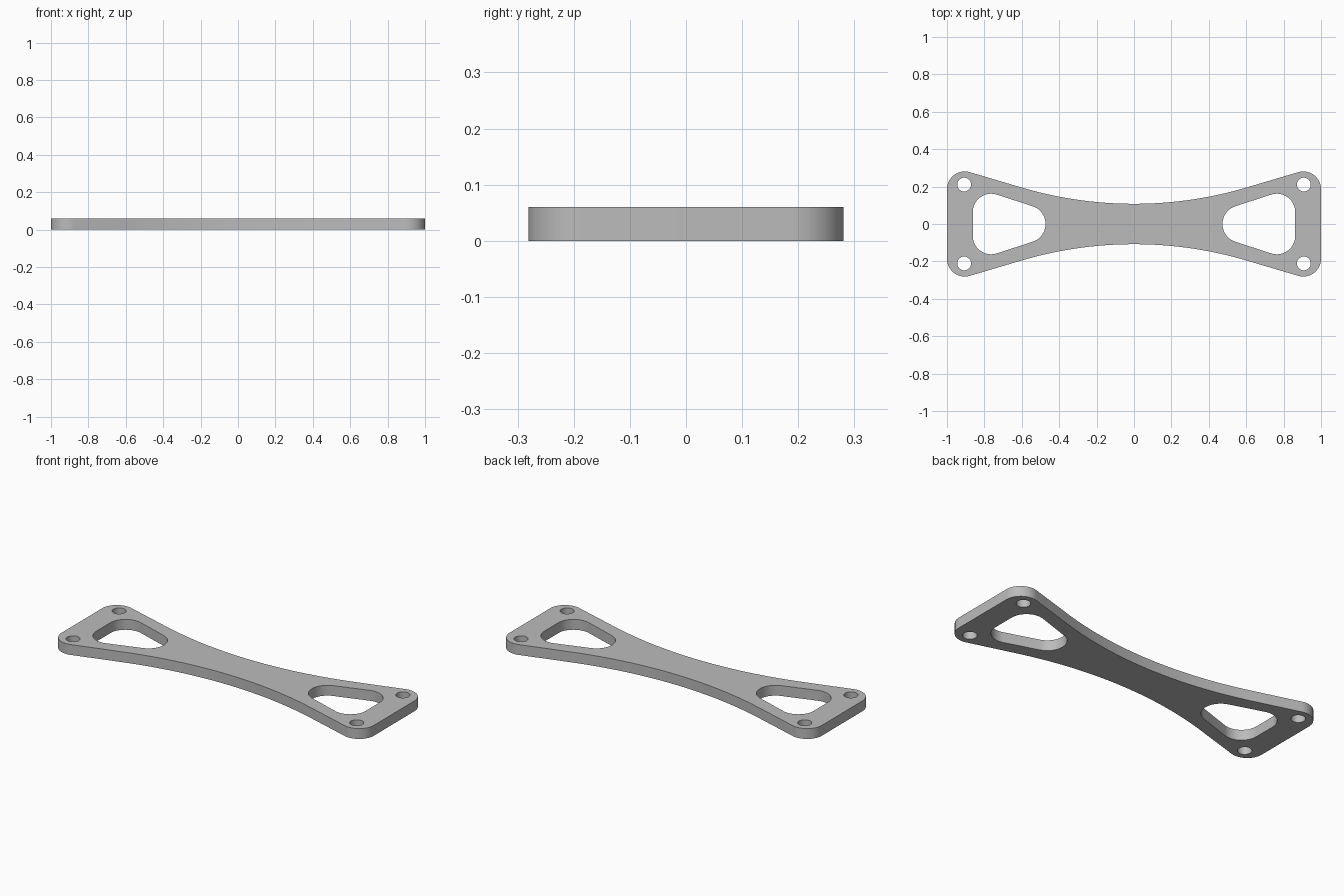
import bpy, bmesh
from math import sin, cos, tan, pi, radians

cube = bpy.data.objects.get("Cube")
if cube:
    bpy.data.objects.remove(cube)

THICK = 0.06
SLOPE = radians(16.5)   # angle of the flared edges
WAIST = 0.108           # half width at the middle


def arc(cx, cy, r, a0, a1, n):
    return [(cx + r * cos(a0 + (a1 - a0) * i / n),
             cy + r * sin(a0 + (a1 - a0) * i / n)) for i in range(n + 1)]


def flip(points, sx, sy):
    return [(x * sx, y * sy) for x, y in points]


# Outline: rounded corner, straight flare, shallow concave waist
cx, cy, cr = 0.905, 0.186, 0.095
corner = arc(cx, cy, cr, 0, pi / 2 + SLOPE, 20)
tx, ty = corner[-1]
radius = (WAIST - ty + tx * tan(SLOPE)) / (1 / cos(SLOPE) - 1)
waist = arc(0, WAIST + radius, radius, SLOPE - pi / 2, -pi / 2, 16)
quarter = corner + waist
half = quarter + flip(quarter[-2::-1], -1, 1)
outline = half + flip(half[::-1], 1, -1)

# Rounded triangular window, symmetric about the long axis
lean = radians(18)
upper = (arc(0.764, 0.064, 0.098, 0, pi / 2 + lean, 16)
         + arc(0.573, 0, 0.1, pi / 2 + lean, pi, 10))
window = upper + flip(upper[-2::-1], 1, -1)

# Bolt hole
hole = arc(0.908, 0.211, 0.037, 0, 2 * pi, 32)[:-1]

loops = [outline] + [flip(window, s, 1) for s in (1, -1)]
loops += [flip(hole, sx, sy) for sx in (1, -1) for sy in (1, -1)]

# Filled profile with thickness
profile = bpy.data.curves.new("plate_profile", "CURVE")
profile.dimensions = "2D"
profile.fill_mode = "BOTH"
profile.extrude = THICK / 2
for points in loops:
    spline = profile.splines.new("POLY")
    spline.points.add(len(points) - 1)
    for p, (x, y) in zip(spline.points, points):
        p.co = (x, y, 0, 1)
    spline.use_cyclic_u = True

helper = bpy.data.objects.new("profile_helper", profile)
bpy.context.collection.objects.link(helper)
graph = bpy.context.evaluated_depsgraph_get()
mesh = bpy.data.meshes.new_from_object(helper.evaluated_get(graph))
bpy.data.objects.remove(helper)

# Weld the caps to the walls and stand the plate on the floor
bm = bmesh.new()
bm.from_mesh(mesh)
bmesh.ops.remove_doubles(bm, verts=bm.verts, dist=0.0005)
bmesh.ops.translate(bm, verts=bm.verts, vec=(0, 0, THICK / 2))
bmesh.ops.recalc_face_normals(bm, faces=bm.faces)
bm.to_mesh(mesh)
bm.free()

grey = bpy.data.materials.new("plain_grey")
grey.use_nodes = True
colour = (0.5, 0.5, 0.5, 1)
grey.diffuse_color = colour
grey.node_tree.nodes["Principled BSDF"].inputs["Base Color"].default_value = colour
mesh.materials.clear()
mesh.materials.append(grey)

plate = bpy.data.objects.new("bracket_plate", mesh)
bpy.context.collection.objects.link(plate)
bpy.context.view_layer.objects.active = plate
plate.select_set(True)
bpy.ops.object.shade_smooth_by_angle(angle=radians(30))
